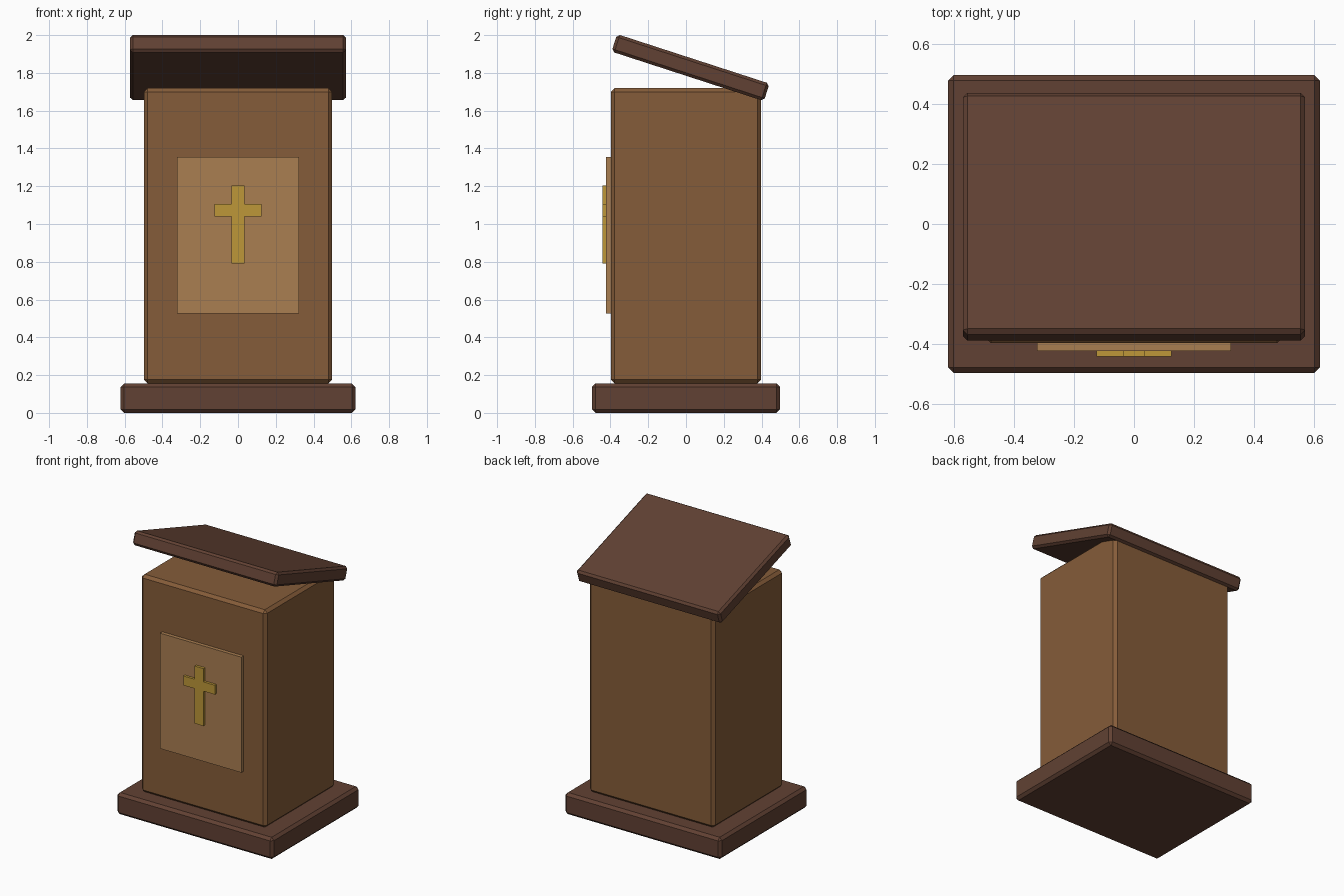
import bpy, math

if "Cube" in bpy.data.objects:
    bpy.data.objects.remove(bpy.data.objects["Cube"])


def material(name, rgb):
    m = bpy.data.materials.new(name)
    m.diffuse_color = (*rgb, 1.0)
    m.use_nodes = True
    m.node_tree.nodes["Principled BSDF"].inputs["Base Color"].default_value = m.diffuse_color
    return m


dark_wood = material("dark wood", (0.12, 0.053, 0.033))
oak = material("medium wood", (0.235, 0.107, 0.041))
light_wood = material("light wood", (0.40, 0.21, 0.083))
gold = material("gold", (0.51, 0.31, 0.04))


def box(name, x, y, z, mat, bevel=0.0):
    """Box from (min, max) ranges, with an optional single chamfer."""
    centre = [(r[0] + r[1]) / 2 for r in (x, y, z)]
    size = [r[1] - r[0] for r in (x, y, z)]
    bpy.ops.mesh.primitive_cube_add(size=1, location=centre)
    ob = bpy.context.object
    ob.name = name
    for v in ob.data.vertices:
        v.co = [c * s for c, s in zip(v.co, size)]
    ob.data.materials.append(mat)
    if bevel:
        mod = ob.modifiers.new("chamfer", 'BEVEL')
        mod.width = bevel
        mod.segments = 1
    return ob


# Plinth and column
box("base", (-0.622, 0.622), (-0.498, 0.498), (0, 0.156), dark_wood, 0.019)
box("body", (-0.498, 0.498), (-0.398, 0.398), (0.156, 1.72), oak, 0.02)

# Sloping reading top, lower at the back
top = box("reading_top", (-0.572, 0.572), (-0.4, 0.448), (1.7795, 1.8765), dark_wood, 0.015)
top.rotation_euler.x = math.radians(-18)

# Raised front panel
box("front_panel", (-0.324, 0.324), (-0.424, -0.39), (0.525, 1.355), light_wood)

# Cross on the panel
box("cross_upright", (-0.035, 0.035), (-0.443, -0.42), (0.79, 1.203), gold)
box("cross_bar", (-0.125, 0.125), (-0.442, -0.42), (1.04, 1.107), gold)
